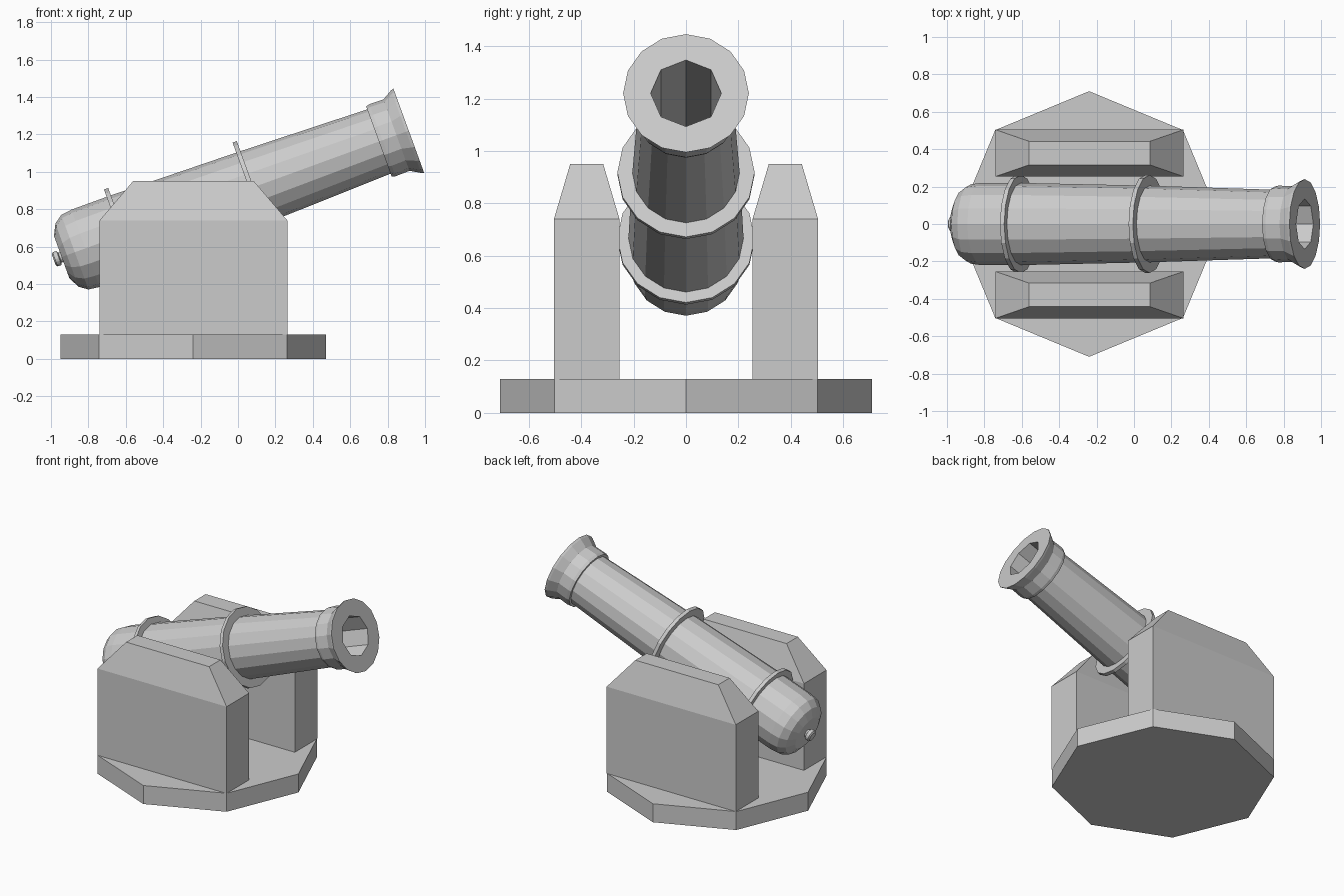
import bpy, bmesh, math
from mathutils import Vector

if "Cube" in bpy.data.objects:
    bpy.data.objects.remove(bpy.data.objects["Cube"])

TILT = math.radians(20)
MUZZLE = Vector((0.913, 0, 1.22))
BACK = Vector((-math.cos(TILT), 0, -math.sin(TILT)))
UP = Vector((-math.sin(TILT), 0, math.cos(TILT)))
SIDE = Vector((0, 1, 0))
SEG = 16


def finish(name, bm):
    bmesh.ops.recalc_face_normals(bm, faces=bm.faces)
    me = bpy.data.meshes.new(name)
    bm.to_mesh(me)
    bm.free()
    ob = bpy.data.objects.new(name, me)
    bpy.context.collection.objects.link(ob)
    return ob


def lathe(name, profile, closed=False):
    """Turn (distance behind muzzle, radius, octagonal?) around the barrel axis."""
    bm = bmesh.new()
    rings = []
    for s, r, *octagon in profile:
        ring = []
        for i in range(SEG):
            a = 2 * math.pi * i / SEG
            k = r * math.cos(math.pi / 8) if octagon and i % 2 else r
            ring.append(bm.verts.new(MUZZLE + BACK * s + (UP * math.cos(a) + SIDE * math.sin(a)) * k))
        rings.append(ring)
    pairs = list(zip(rings, rings[1:]))
    if closed:
        pairs.append((rings[-1], rings[0]))
    else:
        bm.faces.new(rings[0])
        bm.faces.new(rings[-1])
    for p, q in pairs:
        for i in range(SEG):
            j = (i + 1) % SEG
            bm.faces.new((p[i], p[j], q[j], q[i]))
    return finish(name, bm)


# Barrel: bore, flared muzzle, tapered tube, rounded breech
lathe("barrel", [
    (0.90, 0.135, True), (0, 0.135, True), (0, 0.24), (0.015, 0.235), (0.07, 0.203),
    (0.15, 0.205), (0.17, 0.20), (0.17, 0.183), (0.89, 0.205), (1.63, 0.22),
    (1.84, 0.22), (1.90, 0.212), (1.945, 0.18), (1.975, 0.12)])

# Knob on the breech
lathe("breech_knob", [(1.96, 0.028), (1.985, 0.028), (1.99, 0.04), (2.012, 0.04), (2.02, 0.03)])

# Reinforcing bands
for name, s in (("middle_band", 0.883), ("rear_band", 1.615)):
    lathe(name, [(s, 0.18), (s, 0.262), (s + 0.024, 0.262), (s + 0.024, 0.18)], closed=True)

# Octagonal base
bpy.ops.mesh.primitive_cylinder_add(vertices=8, radius=0.71, depth=0.13, location=(-0.24, 0, 0.065))
bpy.context.object.name = "base"

# Side supports with tapered tops
for name, sign in (("left_support", 1), ("right_support", -1)):
    bm = bmesh.new()
    loops = []
    for hx, hy, z in ((0.502, 0.125, 0.13), (0.502, 0.125, 0.74), (0.323, 0.063, 0.95)):
        loops.append([bm.verts.new((-0.238 + x * hx, sign * 0.379 + y * hy, z))
                      for x, y in ((-1, -1), (1, -1), (1, 1), (-1, 1))])
    bm.faces.new(loops[0])
    bm.faces.new(loops[-1])
    for p, q in zip(loops, loops[1:]):
        for i in range(4):
            bm.faces.new((p[i], p[(i + 1) % 4], q[(i + 1) % 4], q[i]))
    finish(name, bm)
